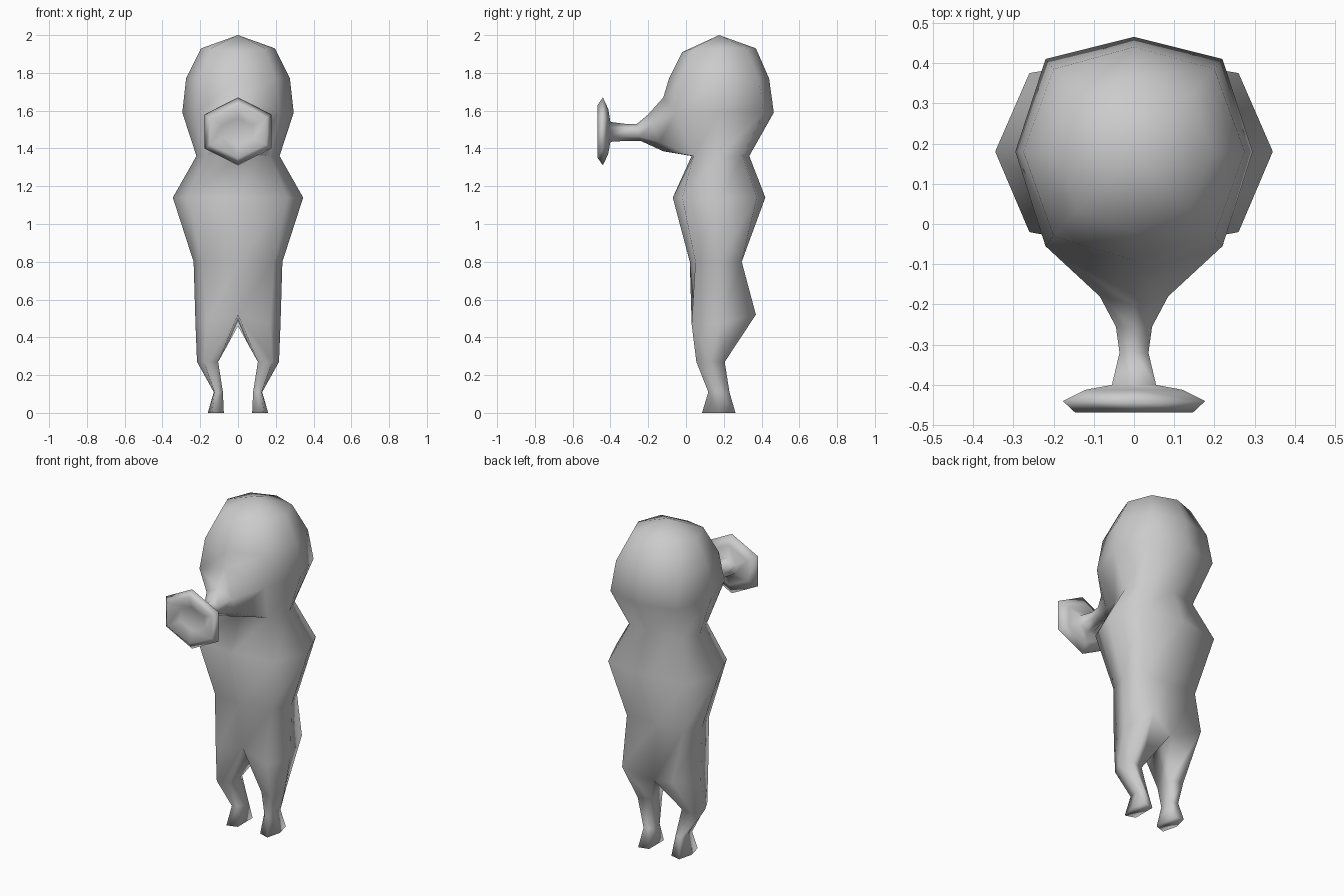
import bpy, bmesh

if "Cube" in bpy.data.objects:
    bpy.data.objects.remove(bpy.data.objects["Cube"])

grey = bpy.data.materials.new("plain grey")
grey.diffuse_color = (0.6, 0.6, 0.6, 1)
grey.use_nodes = True
grey.node_tree.nodes["Principled BSDF"].inputs["Base Color"].default_value = grey.diffuse_color

bm = bmesh.new()


def loop(points):
    return [bm.verts.new(p) for p in points]


def bridge(a, b, skip=()):
    n = len(a)
    for i in range(n):
        if i not in skip:
            j = (i + 1) % n
            bm.faces.new((a[i], a[j], b[j], b[i]))


def fan(ring, tip):
    t = bm.verts.new(tip)
    for i in range(len(ring)):
        bm.faces.new((ring[i], ring[(i + 1) % len(ring)], t))


def octagon(z, side, diag, front, dfront, back, dback, zf=None, zb=None, zd=None):
    """Eight points from the front centre, round by +x to the back and on by -x."""
    mid = 0.18
    zf, zb, zd = zf or z, zb or z, zd or z
    return loop([(0, front, zf), (diag, dfront, z), (side, mid, z), (diag, dback, zd),
                 (0, back, zb), (-diag, dback, zd), (-side, mid, z), (-diag, dfront, z)])


# torso and head, from the hips upward
hips = octagon(0.47, 0.225, 0.17, 0.045, 0.03, 0.31, 0.37, zf=0.52, zb=0.46, zd=0.52)
waist = octagon(0.80, 0.235, 0.19, 0.02, 0.05, 0.285, 0.295)
chest = octagon(1.14, 0.345, 0.26, -0.07, -0.02, 0.42, 0.375)
neck = octagon(1.36, 0.22, 0.17, 0.03, 0.04, 0.335, 0.30)
cheeks = octagon(1.59, 0.295, 0.22, -0.12, -0.055, 0.465, 0.41, zf=1.67)
brow = octagon(1.77, 0.275, 0.20, -0.09, -0.03, 0.44, 0.385)
crown = octagon(1.93, 0.195, 0.14, -0.02, 0.035, 0.37, 0.32, zf=1.91)
bridge(hips, waist)
bridge(waist, chest)
bridge(chest, neck)
bridge(neck, cheeks, skip=(0, 7))     # opening for the snout
bridge(cheeks, brow)
bridge(brow, crown)
fan(crown, (0, 0.175, 2.0))

# snout: six-sided tube flaring into a dished disc
ring = [cheeks[0], cheeks[1], neck[1], neck[0], neck[7], cheeks[7]]
for yt, yb, w, zt, zb in [(-0.20, -0.12, 0.085, 1.58, 1.385),
                          (-0.26, -0.24, 0.045, 1.53, 1.44),
                          (-0.32, -0.32, 0.036, 1.53, 1.44),
                          (-0.40, -0.40, 0.055, 1.54, 1.435),
                          (-0.412, -0.412, 0.12, 1.61, 1.37),
                          (-0.44, -0.44, 0.177, 1.67, 1.31),
                          (-0.468, -0.468, 0.147, 1.63, 1.35),
                          (-0.44, -0.44, 0.08, 1.56, 1.42)]:
    def at(x, t):
        return (x, yt + (yb - yt) * t, zt + (zb - zt) * t)
    new = loop([at(0, 0), at(w, .25), at(w, .75), at(0, 1), at(-w, .75), at(-w, .25)])
    bridge(ring, new)
    ring = new
fan(ring, (0, -0.435, 1.49))

# legs: each half of the hips narrows to a bent knee, ankle and foot
for s, ids in ((1, (0, 1, 2, 3, 4)), (-1, (0, 7, 6, 5, 4))):
    ring = [hips[i] for i in ids]
    for z, xin, xout, yf, yb in [(0.27, 0.105, 0.217, 0.055, 0.205),
                                 (0.11, 0.08, 0.128, 0.118, 0.23),
                                 (0.0, 0.075, 0.16, 0.085, 0.262)]:
        xm, ym = (xin + xout) / 2, (yf + yb) / 2
        new = loop([(s * xin, yf + 0.02, z), (s * (xm + 0.02), yf, z), (s * xout, ym, z),
                    (s * (xm + 0.02), yb, z), (s * xin, yb - 0.015, z)])
        bridge(ring, new)
        ring = new
    bm.faces.new(ring)

bmesh.ops.recalc_face_normals(bm, faces=bm.faces)
for f in bm.faces:
    f.smooth = True
mesh = bpy.data.meshes.new("creature_body")
bm.to_mesh(mesh)
bm.free()
mesh.materials.append(grey)
body = bpy.data.objects.new("creature_body", mesh)
bpy.context.collection.objects.link(body)
